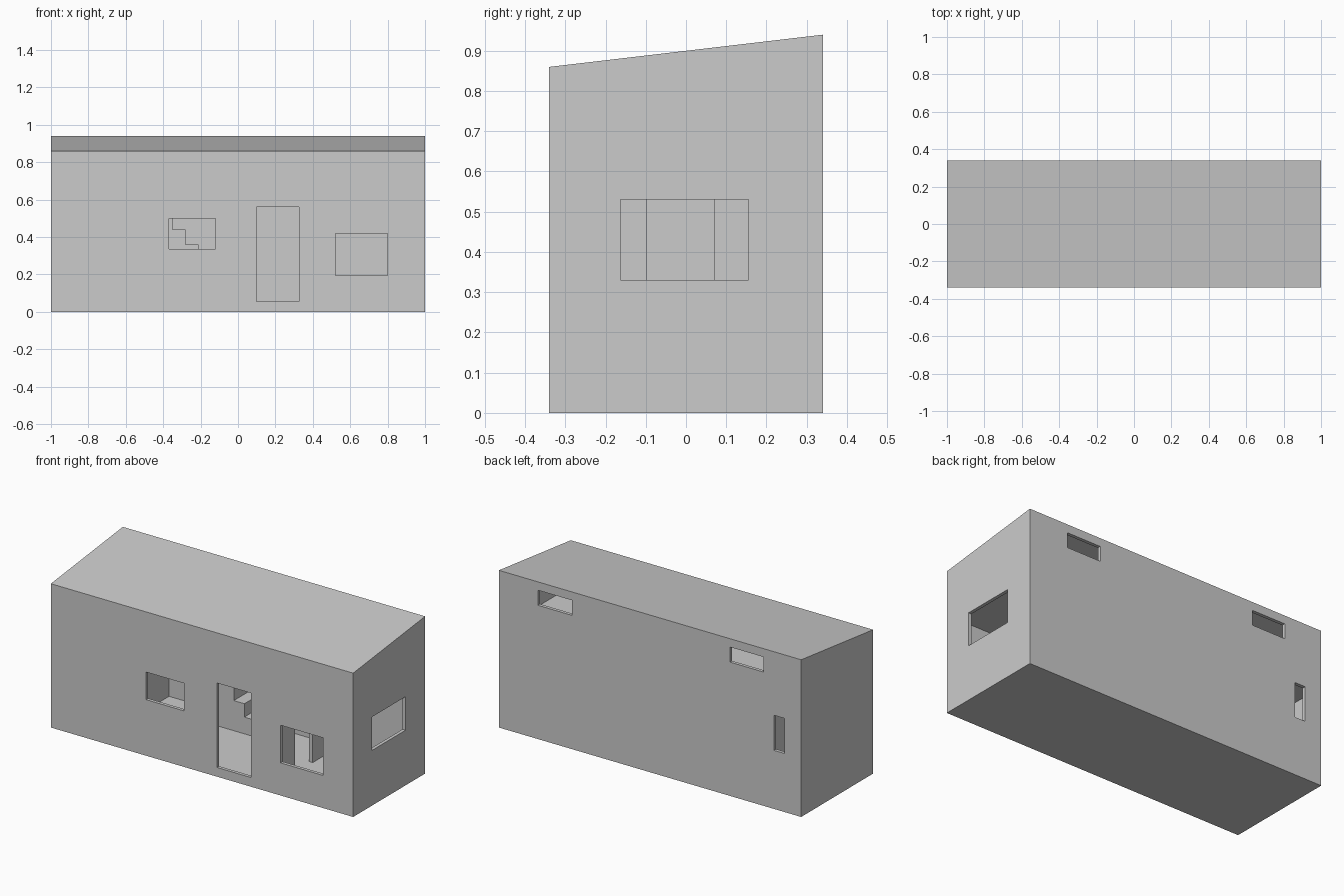
import bpy, bmesh
from mathutils import Vector

if "Cube" in bpy.data.objects:
    bpy.data.objects.remove(bpy.data.objects["Cube"])

W, D, T = 1.0, 0.34, 0.02      # half width, half depth, wall thickness
FLOOR = 0.60                   # upper floor level


def prism(name, profile, offset):
    """Extrude a planar profile (3D points) along an offset vector."""
    bm = bmesh.new()
    face = bm.faces.new([bm.verts.new(p) for p in profile])
    geo = bmesh.ops.extrude_face_region(bm, geom=[face])
    verts = [g for g in geo["geom"] if isinstance(g, bmesh.types.BMVert)]
    bmesh.ops.translate(bm, verts=verts, vec=Vector(offset))
    bmesh.ops.recalc_face_normals(bm, faces=bm.faces)
    mesh = bpy.data.meshes.new(name)
    bm.to_mesh(mesh)
    bm.free()
    ob = bpy.data.objects.new(name, mesh)
    bpy.context.collection.objects.link(ob)
    return ob


def box(name, x0, x1, y0, y1, z0, z1):
    pts = [(x0, y0, z0), (x1, y0, z0), (x1, y1, z0), (x0, y1, z0)]
    return prism(name, pts, (0, 0, z1 - z0))


def cut(target, cutter):
    cutter.hide_render = True
    mod = target.modifiers.new("opening", 'BOOLEAN')
    mod.operation, mod.solver, mod.object = 'DIFFERENCE', 'EXACT', cutter
    bpy.context.view_layer.objects.active = target
    bpy.ops.object.modifier_apply(modifier=mod.name)
    bpy.data.objects.remove(cutter, do_unlink=True)


def house_prism(name, inset):
    w, d = W - inset, D - inset
    slope = lambda y: 0.90 + y * 0.04 / D - inset
    pts = [(-w, -d, inset), (-w, d, inset), (-w, d, slope(d)), (-w, -d, slope(-d))]
    return prism(name, pts, (2 * w, 0, 0))


# Hollow shell with a slanted roof
shell = house_prism("house_shell", 0)
cut(shell, house_prism("room_cutter", T))

# Front windows and door: x0, x1, z0, z1
for x0, x1, z0, z1 in [(-0.37, -0.12, 0.335, 0.50),
                       (0.10, 0.325, 0.055, 0.56),
                       (0.52, 0.80, 0.195, 0.42)]:
    cut(shell, box("front_cutter", x0, x1, -D - 0.05, -D + 0.05, z0, z1))

# Back windows
for x0, x1, z0, z1 in [(0.517, 0.742, 0.80, 0.89),
                       (-0.75, -0.53, 0.80, 0.89),
                       (-0.89, -0.82, 0.35, 0.56)]:
    cut(shell, box("back_cutter", x0, x1, D - 0.05, D + 0.05, z0, z1))

# Right side window
cut(shell, box("side_cutter", W - 0.05, W + 0.05, -0.163, 0.155, 0.33, 0.53))

# Upper floor with stairwell
upper = box("upper_floor", -W + T, W - T, -D + T, D - T, FLOOR - T, FLOOR)
cut(upper, box("stairwell_cutter", -0.42, 0.0, 0.16, D - T + 0.05, 0.5, 0.7))

# Lower partitions, the right one with a doorway
right_wall = box("right_partition", 0.42, 0.445, -D + T, D - T, T, FLOOR - T)
cut(right_wall, box("doorway_cutter", 0.3, 0.6, -0.097, 0.07, 0.0, 0.56))
box("left_partition", -0.705, -0.68, -D + T, D - T, T, FLOOR - T)

# Staircase along the back wall, climbing to the left
steps = [(-0.42, T), (0.0, T)]
for i in range(6):
    z = 0.12 + 0.08 * i
    steps += [(-0.07 * i, z), (-0.07 * (i + 1), z)]
prism("staircase", [(x, 0.16, z) for x, z in steps], (0, D - T - 0.16, 0))
